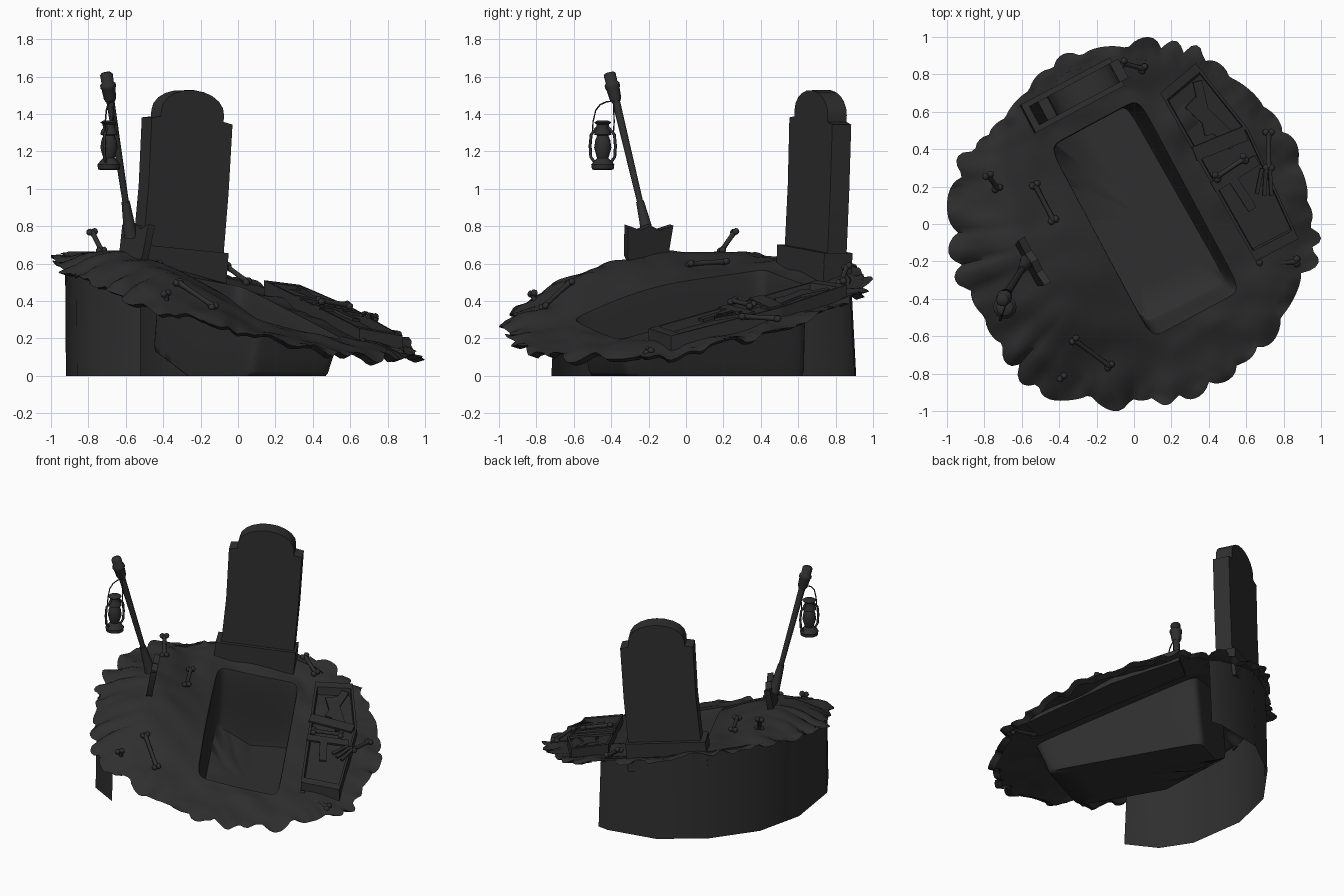
import bpy, bmesh, math, random
from mathutils import Vector, Matrix, noise

if "Cube" in bpy.data.objects:
    bpy.data.objects.remove(bpy.data.objects["Cube"])

random.seed(4)
mat = bpy.data.materials.new("dark_charcoal")
mat.diffuse_color = (0.028, 0.028, 0.028, 1)
mat.use_nodes = True
mat.node_tree.nodes["Principled BSDF"].inputs["Base Color"].default_value = mat.diffuse_color


def make(name, verts, faces, smooth=35):
    me = bpy.data.meshes.new(name)
    me.from_pydata([tuple(v) for v in verts], [], faces)
    bm = bmesh.new()
    bm.from_mesh(me)
    bmesh.ops.recalc_face_normals(bm, faces=bm.faces)
    bm.to_mesh(me)
    bm.free()
    ob = bpy.data.objects.new(name, me)
    bpy.context.collection.objects.link(ob)
    me.materials.append(mat)
    if smooth:
        bpy.ops.object.select_all(action='DESELECT')
        ob.select_set(True)
        bpy.context.view_layer.objects.active = ob
        bpy.ops.object.shade_smooth_by_angle(angle=math.radians(smooth))
    return ob


def plane(x, y):
    return 0.385 - 0.25 * x + 0.145 * y


def mound(x, y):
    return (0.16 * math.exp(-((x + 0.5) ** 2 + (y + 0.4) ** 2) / 0.245)
            + 0.05 * math.exp(-((x + 0.72) ** 2 + (y - 0.0) ** 2) / 0.08))


def ground(x, y):
    return plane(x, y) + mound(x, y)


def bridge(loops, n, closed=True):
    return [(a * n + i, a * n + (i + 1) % n, (a + 1) * n + (i + 1) % n, (a + 1) * n + i)
            for a in range(loops - 1) for i in range(n if closed else n - 1)]


def tube(name, path, radii, n=10, caps=True, smooth=50):
    """Round tube along a path with one radius per point."""
    path = [Vector(p) for p in path]
    verts = []
    for i, p in enumerate(path):
        d = (path[min(i + 1, len(path) - 1)] - path[max(i - 1, 0)]).normalized()
        a = d.orthogonal().normalized() if abs(d.y) > 0.95 else d.cross(Vector((0, 1, 0))).normalized()
        b = d.cross(a)
        for k in range(n):
            t = 2 * math.pi * k / n
            verts.append(p + (a * math.cos(t) + b * math.sin(t)) * radii[i])
    faces = bridge(len(path), n)
    if caps:
        m = (len(path) - 1) * n
        faces += [tuple(range(n)), tuple(range(m, m + n))]
    return make(name, verts, faces, smooth)


def prism(name, outline, depth, mtx, smooth=35):
    """Outline in local x,z extruded along local y, centred."""
    n = len(outline)
    verts = [mtx @ Vector((x, s * depth / 2, z)) for s in (-1, 1) for x, z in outline]
    return make(name, verts, bridge(2, n) + [tuple(range(n)), tuple(range(n, 2 * n))], smooth)


def box(name, size, mtx):
    x, z = size[0] / 2, size[2] / 2
    return prism(name, [(-x, -z), (x, -z), (x, z), (-x, z)], size[1], mtx, 0)


# ---- ground sheet with ragged rim, and the dug pit
U, V, PC = Vector((0.88, 0.47)), Vector((0.47, -0.88)), Vector((0.06, 0.03))
HW, HL, N, RINGS = 0.27, 0.58, 240, 16
inner, outer = [], []
lobes = [random.uniform(0.01, 0.085) for _ in range(34)]
for i in range(N):
    t = 2 * math.pi * i / N
    d = Vector((math.cos(t), math.sin(t)))
    k = 1 / ((abs(d.dot(U)) / HW) ** 14 + (abs(d.dot(V)) / HL) ** 14) ** (1 / 14)
    inner.append(PC + d * k)
    f = (34 * (i / N + 0.008 * math.sin(5 * t) + 0.006 * math.sin(9 * t + 1))) % 34
    r = 0.92 + lobes[int(f) % 34] * math.sin(math.pi * (f % 1)) ** 0.6
    r -= 0.05 * math.exp(-((t - 2.4) / 0.25) ** 2) - 0.05 * math.exp(-((t - 4.15) / 0.2) ** 2)
    outer.append(d * r)
lo = [min(p[a] for p in outer) for a in (0, 1)]
hi = [max(p[a] for p in outer) for a in (0, 1)]
outer = [Vector([2 * (p[a] - lo[a]) / (hi[a] - lo[a]) - 1 for a in (0, 1)]) for p in outer]
verts = [(PC.x, PC.y, 0.0)]
for s, dz in ((0.3, 1.0), (0.6, 1.0), (0.9, 1.0), (0.92, 0.92), (0.94, 0.6), (0.97, 0.25), (0.985, 0.06)):
    for p in inner:                                                      # pit floor and walls
        q = PC + (p - PC) * s
        top, bot = ground(*p) - 0.005, max(0.0, -0.7 * (q.x + 0.19))
        z = top + (bot - top) * dz
        lean = (ground(*p) - z) * 0.15 * min(1, s / 0.9)
        verts.append((q.x - lean, q.y + lean * 0.5, z))
for j in range(RINGS + 1):                                               # surface
    t = j / RINGS
    for i in range(N):
        p = inner[i].lerp(outer[i], t)
        nz = noise.noise(Vector((p.x * 5, p.y * 5, 3.1))) * 0.03 * min(1, t * 4)
        edge = noise.noise(Vector((p.x * 14, p.y * 14, 0.5))) * 0.035 * t ** 6
        verts.append((p.x, p.y, plane(*p) + mound(*p) * (1 - t ** 5) + nz + edge - 0.01 * t ** 6))
for i in range(N):                                                       # turned-under lip
    x, y, z = verts[-N]
    verts.append((x * 0.95, y * 0.95, z - 0.015))
faces = [tuple(v + 1 for v in f) for f in bridge(7 + RINGS + 2, N)]
faces += [(0, 1 + i, 1 + (i + 1) % N) for i in range(N)]
make("ground_and_pit", verts, faces, 60)

# ---- retaining wall at the back and left
path = [(-0.52, -0.72), (-0.73, -0.61), (-0.86, -0.41), (-0.92, 0.0), (-0.84, 0.34),
        (-0.63, 0.63), (-0.35, 0.84), (0.0, 0.91), (0.08, 0.9)]
verts = [(x, y, 0) for x, y in path] + [(x * 1.005, y * 0.97, plane(x, y) + 0.0) for x, y in path]
make("earth_wall", verts, bridge(2, len(path), False), 35)

# ---- headstone on its plinth
yaw = Matrix.Rotation(math.radians(28), 4, 'Z')
M = Matrix.Translation((-0.325, 0.69, 0.6)) @ yaw @ Matrix.Rotation(math.radians(4.5), 4, 'Y')
arc = [(0.19 * math.cos(math.pi * k / 10), 0.81 + 0.12 * math.sin(math.pi * k / 10)) for k in range(11)]
prism("headstone", [(-0.245, 0), (0.245, 0), (0.25, 0.4), (0.245, 0.765), (0.19, 0.775)] + arc +
      [(-0.19, 0.775), (-0.245, 0.765), (-0.235, 0.4)], 0.115, M)
M = Matrix.Translation((-0.335, 0.685, 0.58)) @ yaw @ Matrix.Rotation(math.radians(5), 4, 'Y')
box("headstone_plinth", (0.54, 0.17, 0.2), M)

# ---- coffin lying on the slope: hollow rim, floor and broken boards
hexa = [Vector(p) for p in ((0.33, 0.86), (0.14, 0.7), (0.65, -0.2), (0.88, -0.08), (0.61, 0.51))]
mid = sum(hexa, Vector((0, 0))) / 5
loops = [(1.0, -0.03), (1.0, 0.06), (0.9, 0.06), (0.88, 0.01)]
verts = []
for s, h in loops:
    for p in hexa:
        q = mid + (p - mid) * s
        verts.append((q.x, q.y, plane(*q) + h))
make("coffin", verts, bridge(4, 5) + [(0, 1, 2, 3, 4), (15, 16, 17, 18, 19)], 0)
nrm = Vector((0.25, -0.145, 1)).normalized()


def on_slope(x, y, h, angle):
    d = Vector((math.cos(angle), math.sin(angle), 0))
    ax = (d - nrm * d.dot(nrm)).normalized()
    R = Matrix((ax, nrm.cross(ax), nrm)).transposed().to_4x4()
    return Matrix.Translation((x, y, plane(x, y) + h)) @ R


for i, (x, y, h, a, l, w) in enumerate((
        (0.37, 0.62, 0.05, -75, 0.30, 0.05), (0.42, 0.54, 0.05, -42, 0.34, 0.08),
        (0.46, 0.43, 0.06, 20, 0.30, 0.08), (0.54, 0.27, 0.06, 30, 0.28, 0.06),
        (0.67, 0.23, 0.08, 80, 0.14, 0.02), (0.70, 0.22, 0.08, 88, 0.14, 0.02),
        (0.73, 0.22, 0.08, 96, 0.14, 0.02), (0.58, 0.16, 0.06, -55, 0.2, 0.05))):
    box("broken_board_%d" % i, (l, w, 0.015), on_slope(x, y, h, math.radians(a)))


# ---- bones: slim shaft with a pair of knobs at each end
def bone(i, a, b, r=0.013):
    a, b = Vector(a), Vector(b)
    d = (b - a).normalized()
    side = d.cross(Vector((0.1, -0.5, 1))).normalized()
    tube("bone_shaft_%d" % i, [a, a.lerp(b, 0.25), a.lerp(b, 0.75), b], [r * 1.3, r, r, r * 1.3], 8)
    for e in (a, b):
        for s in (-1, 1):
            c = e + side * s * r * 1.1
            prof = [(-1, 0.15), (-0.6, 0.8), (0, 1), (0.6, 0.8), (1, 0.15)]
            tube("bone_knob_%d" % i, [c + d * k * r * 1.5 for k, _ in prof],
                 [q * r * 1.45 for _, q in prof], 8)


def lying(x, y, h=0.01):
    return (x, y, ground(x, y) + h)


bones = [(lying(-0.53, 0.21), lying(-0.43, 0.02)), ((-0.73, 0.19, 0.67), (-0.78, 0.26, 0.77)),
         (lying(-0.32, -0.62), lying(-0.13, -0.76)), ((-0.38, -0.80, 0.37), (-0.385, -0.82, 0.44)),
         (lying(0.44, 0.25, 0.09), lying(0.59, 0.35, 0.09)), (lying(0.72, 0.49, 0.03), lying(0.72, 0.3, 0.07)),
         (lying(0.67, -0.22, -0.01), lying(0.87, -0.2, -0.01)), (lying(-0.06, 0.86, 0.06), lying(0.05, 0.83))]
for i, (a, b) in enumerate(bones):
    bone(i, a, b)

# ---- spade stuck in the mound
foot, head = Vector((-0.575, -0.205, 0.76)), Vector((-0.705, -0.41, 1.62))
at = lambda t: foot.lerp(head, t)
tube("spade_handle", [at(0), at(0.2), at(0.84)], [0.016, 0.017, 0.022], 10)
tube("spade_socket", [at(-0.02), at(0.0), at(0.2)], [0.04, 0.035, 0.022], 10)
tube("spade_grip", [at(t) for t in (0.82, 0.84, 0.9, 0.91, 0.93, 0.94, 0.99, 1)],
     [0.024, 0.033, 0.037, 0.042, 0.042, 0.033, 0.034, 0.026], 10)
blade = [(-0.14, 0.19), (-0.06, 0.165), (0, 0.19), (0.06, 0.165), (0.14, 0.19),
         (0.125, 0.02), (0.07, -0.06), (0, -0.1), (-0.07, -0.06), (-0.125, 0.02)]
M = (Matrix.Translation((-0.56, -0.215, 0.62)) @ Matrix.Rotation(math.radians(-60), 4, 'Z')
     @ Matrix.Rotation(math.radians(-10), 4, 'X'))
prism("spade_blade", blade, 0.04, M)

# ---- lantern hanging from the spade
LX, LY = -0.69, -0.445
prof = [(1.1, 0.045), (1.105, 0.058), (1.13, 0.062), (1.15, 0.045), (1.165, 0.03), (1.18, 0.035),
        (1.22, 0.046), (1.26, 0.04), (1.285, 0.03), (1.29, 0.046), (1.31, 0.042), (1.325, 0.032),
        (1.345, 0.034), (1.355, 0.046), (1.365, 0.03)]
tube("lantern_body", [(LX, LY, z) for z, _ in prof], [r for _, r in prof], 16, True, 40)
D = Vector((0.35, 0.94, 0))
for s in (-1, 1):
    pts = [Vector((LX, LY, z)) + D * s * o for z, o in
           ((1.14, 0.045), (1.17, 0.068), (1.23, 0.072), (1.29, 0.066), (1.33, 0.03))]
    tube("lantern_side_tube", pts, [0.008] * 5, 8)
wire = [Vector((LX, LY, z)) + D * o for z, o in
        ((1.29, -0.06), (1.36, -0.055), (1.42, -0.04), (1.45, -0.015), (1.465, 0.02), (1.47, 0.06))]
tube("lantern_wire", wire, [0.004] * 6, 6)
wire = [Vector((LX, LY, z)) + D * o for z, o in ((1.29, 0.06), (1.36, 0.065), (1.42, 0.062), (1.47, 0.06))]
tube("lantern_wire_back", wire, [0.004] * 4, 6)
